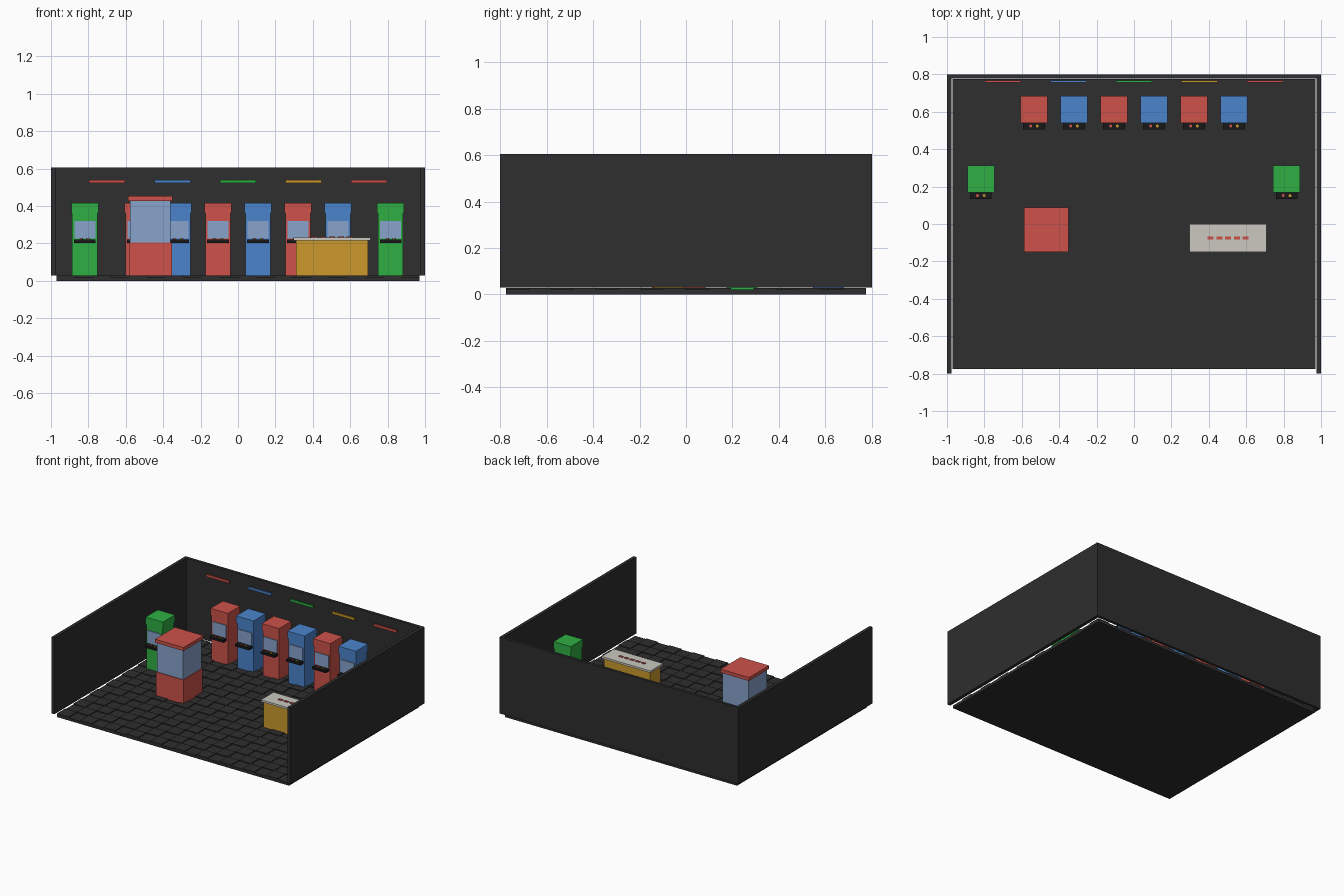
import bpy
import bmesh
from mathutils import Matrix, Vector

cube = bpy.data.objects.get("Cube")
if cube:
    bpy.data.objects.remove(cube, do_unlink=True)


def material(name, rgb):
    """Flat material from 0-255 display values."""
    lin = [((c / 255 + 0.055) / 1.055) ** 2.4 for c in rgb]
    m = bpy.data.materials.new(name)
    m.use_nodes = True
    m.diffuse_color = (*lin, 1)
    bsdf = m.node_tree.nodes["Principled BSDF"]
    bsdf.inputs["Base Color"].default_value = (*lin, 1)
    bsdf.inputs["Roughness"].default_value = 0.8
    return m


CHARCOAL = material("charcoal", (46, 46, 46))
BLACK = material("black", (24, 24, 24))
RED = material("red", (205, 82, 74))
BLUE = material("blue", (74, 132, 203))
GREEN = material("green", (46, 175, 68))
YELLOW = material("amber", (204, 154, 44))
GLASS = material("pale blue glass", (135, 164, 204))
CREAM = material("cream", (203, 201, 191))


def add_box(bm, lo, hi):
    lo, hi = Vector(lo), Vector(hi)
    size = Matrix.Diagonal((*(hi - lo), 1))
    bmesh.ops.create_cube(bm, size=1, matrix=Matrix.Translation((lo + hi) / 2) @ size)


def finish(name, bm, mat):
    mesh = bpy.data.meshes.new(name)
    bm.to_mesh(mesh)
    bm.free()
    mesh.materials.append(mat)
    ob = bpy.data.objects.new(name, mesh)
    bpy.context.collection.objects.link(ob)
    return ob


def box(name, mat, x, y, z):
    """Box from (min, max) ranges on each axis."""
    bm = bmesh.new()
    add_box(bm, (x[0], y[0], z[0]), (x[1], y[1], z[1]))
    return finish(name, bm, mat)


def around(c, width):
    return (c - width / 2, c + width / 2)


def knob(name, mat, x, y, z, radius, height):
    bm = bmesh.new()
    bmesh.ops.create_cone(bm, cap_ends=True, segments=12, radius1=radius,
                          radius2=radius, depth=height,
                          matrix=Matrix.Translation((x, y, z + height / 2)))
    return finish(name, bm, mat)


# Floor slab with alternate raised tiles
SLAB, FLOOR, TILE = 0.021, 0.027, 0.097
box("floor_slab", CHARCOAL, (-0.97, 0.97), (-0.776, 0.776), (0, SLAB))
bm = bmesh.new()
for i in range(20):
    for j in range(16):
        if (i + j) % 2 == 0:
            x, y = (i - 10) * TILE, (j - 8) * TILE
            add_box(bm, (x, y, SLAB - 0.002), (x + TILE, y + TILE, FLOOR))
finish("floor_tiles", bm, CHARCOAL)

# Walls
WALL_Z = (0.029, 0.606)
box("back_wall", CHARCOAL, (-0.975, 0.975), (0.779, 0.8), WALL_Z)
for side, x in (("right", (-1, -0.975)), ("left", (0.975, 1))):
    box(side + "_wall", CHARCOAL, x, (-0.8, 0.8), WALL_Z)

# Light strips on the back wall
for i, mat in enumerate((RED, BLUE, GREEN, YELLOW, RED)):
    box("light_strip", mat, around((i - 2) * 0.35, 0.192), (0.757, 0.768), (0.522, 0.54))


def cabinet(x, y, mat):
    """Upright game cabinet facing the front."""
    front = y - 0.067
    box("cabinet_body", mat, around(x, 0.135), (front, y + 0.067), (FLOOR - 0.005, 0.362))
    box("cabinet_head", mat, around(x, 0.145), around(y, 0.145), (0.362, 0.416))
    box("cabinet_screen", GLASS, around(x, 0.112), (front - 0.006, front + 0.005), (0.226, 0.32))
    box("control_panel", BLACK, around(x, 0.116), (front - 0.04, front + 0.005), (0.203, 0.22))
    knob("red_button", RED, x - 0.018, front - 0.022, 0.22, 0.008, 0.006)
    knob("amber_button", YELLOW, x + 0.018, front - 0.022, 0.22, 0.008, 0.006)


for i in range(6):
    cabinet((i - 2.5) * 0.214, 0.613, BLUE if i % 2 else RED)
for x in (-0.819, 0.816):
    cabinet(x, 0.241, GREEN)

# Prize machine
PX, PY = -0.469, -0.032
for name, mat, w, z in (("prize_base", RED, 0.23, (FLOOR - 0.005, 0.204)),
                        ("prize_glass", GLASS, 0.218, (0.204, 0.426)),
                        ("prize_roof", RED, 0.238, (0.426, 0.452))):
    box(name, mat, around(PX, w), around(PY, w), z)

# Counter with small prizes on top
CX, CY = 0.503, -0.076
box("counter_body", YELLOW, around(CX, 0.386), around(CY, 0.125), (FLOOR - 0.005, 0.216))
box("counter_top", CREAM, around(CX, 0.41), around(CY, 0.15), (0.216, 0.231))
for i in range(5):
    box("counter_prize", RED, around(CX + (i - 2) * 0.047, 0.032),
        around(CY, 0.016), (0.231, 0.236))
